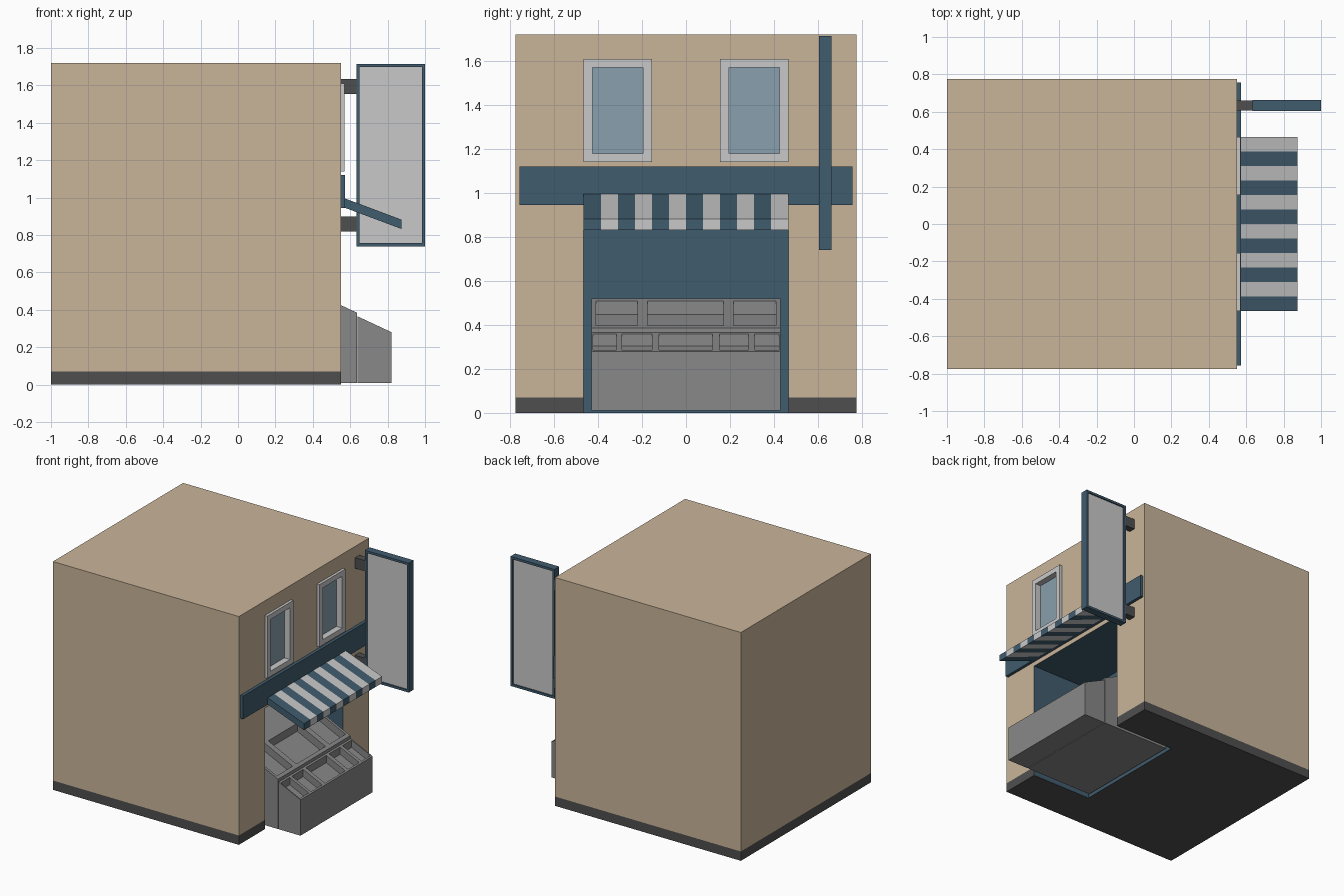
import bpy, bmesh
from mathutils import Vector

if "Cube" in bpy.data.objects:
    bpy.data.objects.remove(bpy.data.objects["Cube"], do_unlink=True)


def material(name, rgb):
    # sRGB bytes to linear
    lin = [((c / 255 + 0.055) / 1.055) ** 2.4 for c in rgb]
    m = bpy.data.materials.new(name)
    m.use_nodes = True
    m.diffuse_color = (*lin, 1)
    m.node_tree.nodes["Principled BSDF"].inputs["Base Color"].default_value = (*lin, 1)
    return m


WALL = material("beige wall", (201, 181, 154))
BLUE = material("slate blue", (64, 92, 110))
DARK = material("dark grey", (79, 79, 79))
GREY = material("mid grey", (136, 136, 136))
LIGHT = material("light grey", (201, 201, 201))
GLASS = material("window glass", (136, 160, 173))


def add_prism(bm, pts, y0, y1):
    """Extrude an x-z outline along y."""
    rings = [[bm.verts.new((x, y, z)) for x, z in pts] for y in (y0, y1)]
    bm.faces.new(rings[0])
    bm.faces.new(rings[1][::-1])
    n = len(pts)
    for i in range(n):
        j = (i + 1) % n
        bm.faces.new((rings[0][j], rings[0][i], rings[1][i], rings[1][j]))


def make(name, prisms, *mats):
    bm = bmesh.new()
    for pts, y0, y1 in prisms:
        add_prism(bm, pts, y0, y1)
    bmesh.ops.recalc_face_normals(bm, faces=bm.faces[:])
    me = bpy.data.meshes.new(name)
    bm.to_mesh(me)
    bm.free()
    for m in mats:
        me.materials.append(m)
    ob = bpy.data.objects.new(name, me)
    bpy.context.collection.objects.link(ob)
    return ob


def box(x0, x1, y0, y1, z0, z1):
    return ([(x0, z0), (x1, z0), (x1, z1), (x0, z1)], y0, y1)


# Main sizes
FACE = 0.55          # x of the shop facade
HALF = 0.775         # half width of the building
OPEN = 0.465         # half width of the shop opening
BACK = 0.04          # x of the recess back wall
PLINTH = 0.07
WINDOWS = [(-0.465, -0.155), (0.155, 0.465)]
RIM = 0.04           # window frame width

# Building with shop recess and window holes
building = make("building", [box(-1, FACE, -HALF, HALF, 0, 1.72)], WALL, DARK, BLUE)
holes = [box(BACK, 0.7, -OPEN, OPEN, -0.1, 0.91)]
holes += [box(0.515, 0.7, a + 0.02, b - 0.02, 1.16, 1.59) for a, b in WINDOWS]
cutter = make("opening_cutter", holes, WALL, DARK, BLUE)
cutter.hide_render = True
cutter.hide_viewport = False
mod = building.modifiers.new("openings", 'BOOLEAN')
mod.operation = 'DIFFERENCE'
mod.solver = 'EXACT'
mod.object = cutter
bpy.context.view_layer.update()
graph = bpy.context.evaluated_depsgraph_get()
cut_mesh = bpy.data.meshes.new_from_object(building.evaluated_get(graph))
building.modifiers.clear()
building.data = cut_mesh
bpy.data.objects.remove(cutter, do_unlink=True)

# Plinth band and blue recess lining
bm = bmesh.new()
bm.from_mesh(cut_mesh)
bmesh.ops.bisect_plane(bm, geom=bm.verts[:] + bm.edges[:] + bm.faces[:],
                       plane_co=Vector((0, 0, PLINTH)), plane_no=Vector((0, 0, 1)))
for f in bm.faces:
    c = f.calc_center_median()
    inside = all(v.co.x > BACK - 0.01 and abs(v.co.y) < OPEN + 0.01
                 and v.co.z < 0.95 for v in f.verts)
    if inside and c.x < FACE - 0.01:
        f.material_index = 2
    else:
        f.material_index = 1 if c.z < PLINTH else 0
bm.to_mesh(cut_mesh)
bm.free()

# Windows: frame ring and recessed pane
for side, (a, b) in zip(("right", "left"), WINDOWS):
    z0, z1 = 1.14, 1.61
    x0, x1 = 0.52, 0.57
    make(side + "_window_frame", [
        box(x0, x1, a, b, z0, z0 + RIM),
        box(x0, x1, a, b, z1 - RIM, z1),
        box(x0, x1, a, a + RIM, z0 + RIM, z1 - RIM),
        box(x0, x1, b - RIM, b, z0 + RIM, z1 - RIM)], LIGHT)
    make(side + "_window_pane",
         [box(0.516, 0.523, a + 0.03, b - 0.03, 1.17, 1.58)], GLASS)

# Fascia board over the shop front
make("fascia_board", [box(FACE, 0.573, -0.757, 0.757, 0.945, 1.12)], BLUE)

# Striped awning
STRIPES = 12
w = 2 * OPEN / STRIPES
slab = [(0.56, 0.95), (0.875, 0.832), (0.875, 0.882), (0.56, 1.0)]
stripes = [(slab, -OPEN + i * w, -OPEN + (i + 1) * w) for i in range(STRIPES)]
make("awning_blue_stripes", stripes[0::2], BLUE)
make("awning_light_stripes", stripes[1::2], LIGHT)

# Hanging sign with recessed panel and two brackets
y0, y1 = 0.605, 0.662
sx0, sx1, sz0, sz1, e = 0.633, 1.0, 0.74, 1.715, 0.017
make("sign_frame", [
    box(sx0, sx1, y0, y1, sz0, sz0 + e),
    box(sx0, sx1, y0, y1, sz1 - e, sz1),
    box(sx0, sx0 + e, y0, y1, sz0 + e, sz1 - e),
    box(sx1 - e, sx1, y0, y1, sz0 + e, sz1 - e)], BLUE)
make("sign_panel", [box(sx0 + e, sx1 - e, y0 + 0.01, y1 - 0.01, sz0 + e, sz1 - e)], LIGHT)
make("sign_brackets", [box(FACE, sx0, y0 + 0.003, y1 - 0.003, z, z + 0.08)
                       for z in (0.82, 1.555)], DARK)

# Produce display: sloped tiers with sunken trays
SIDE = 0.43


def tier(name, xb, zb, xf, zf, depth, lip, trays, rear):
    def top(x):
        return zb + (zf - zb) * (x - xb) / (xf - xb)

    def strip(x0, x1, a, b):
        return ([(x0, top(x0) - depth), (x1, top(x1) - depth),
                 (x1, top(x1)), (x0, top(x0))], a, b)

    body = [(rear, 0.01), (xf, 0.01), (xf, zf - depth), (xb, zb - depth)]
    if rear < xb:
        body += [(xb, zb), (rear, zb)]
    parts = [(body, -SIDE, SIDE),
             strip(xb, xb + lip, -SIDE, SIDE), strip(xf - lip, xf, -SIDE, SIDE)]
    # dividers fill the spaces between trays
    edges = [-SIDE] + [v for t in trays for v in t] + [SIDE]
    for a, b in zip(edges[0::2], edges[1::2]):
        parts.append(strip(xb + lip, xf - lip, a, b))
    make(name, parts, GREY)


tier("display_back_tier", 0.35, 0.52, 0.635, 0.385, 0.06, 0.025,
     [(-0.41, -0.22), (-0.175, 0.17), (0.215, 0.41)], 0.06)
tier("display_front_tier", 0.64, 0.365, 0.822, 0.28, 0.055, 0.012,
     [(-0.422, -0.315), (-0.29, -0.155), (-0.122, 0.12), (0.152, 0.285), (0.312, 0.422)], 0.64)
